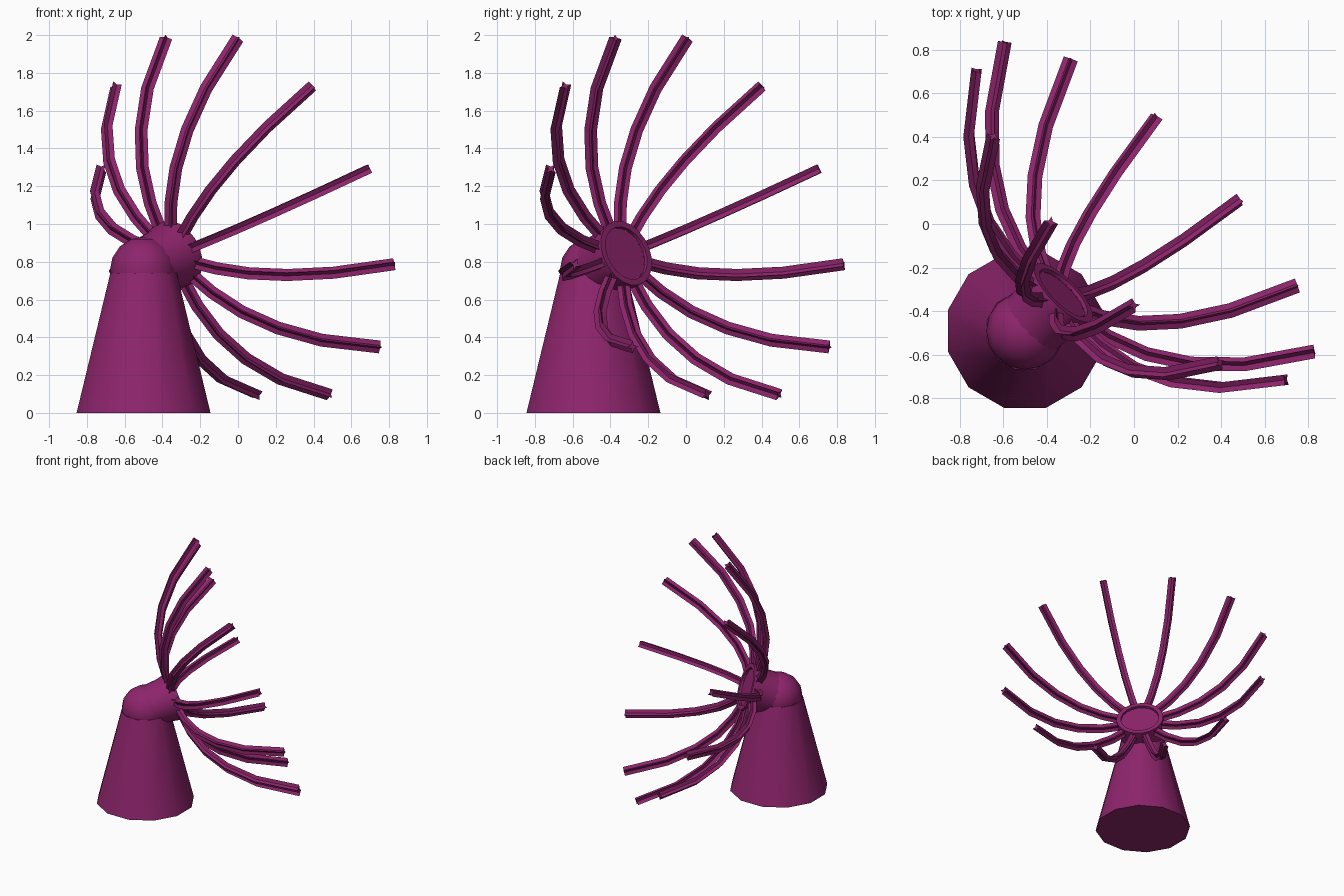
import bpy, bmesh, math
from mathutils import Matrix, Vector

if "Cube" in bpy.data.objects:
    bpy.data.objects.remove(bpy.data.objects["Cube"])

purple = bpy.data.materials.new("plum_purple")
purple.diffuse_color = (0.27, 0.018, 0.15, 1)
purple.use_nodes = True
purple.node_tree.nodes["Principled BSDF"].inputs["Base Color"].default_value = purple.diffuse_color

# Tilted frame of the dish: faces +x +y, raised 20 degrees; origin at rim centre
el = math.radians(20)
k = math.sqrt(0.5)
U = Vector((-k, k, 0))
V = Vector((-math.sin(el) * k, -math.sin(el) * k, math.cos(el)))
N = U.cross(V)
C = Vector((0.052, 0.06, 1.04))
dish = Matrix.Translation(C) @ Matrix((U, V, N)).transposed().to_4x4()


def finish(name, bm, matrix, angle):
    bmesh.ops.recalc_face_normals(bm, faces=bm.faces)
    me = bpy.data.meshes.new(name)
    bm.to_mesh(me)
    bm.free()
    ob = bpy.data.objects.new(name, me)
    bpy.context.collection.objects.link(ob)
    me.materials.append(purple)
    ob.matrix_world = matrix
    bpy.ops.object.select_all(action='DESELECT')
    ob.select_set(True)
    bpy.context.view_layer.objects.active = ob
    bpy.ops.object.shade_smooth_by_angle(angle=math.radians(angle))
    return ob


def skin(rings):
    """Closed tube through rings of equal point count."""
    bm = bmesh.new()
    vs = [[bm.verts.new(p) for p in ring] for ring in rings]
    n = len(vs[0])
    for a, b in zip(vs, vs[1:]):
        for i in range(n):
            j = (i + 1) % n
            bm.faces.new((a[i], a[j], b[j], b[i]))
    bm.faces.new(vs[0])
    bm.faces.new(vs[-1])
    return bm


def lathe(profile, sides):
    return skin([[(r * math.cos(2 * math.pi * (i + 0.5) / sides),
                   r * math.sin(2 * math.pi * (i + 0.5) / sides), z)
                  for i in range(sides)] for r, z in profile])


# Tapered pedestal
base = Matrix.Translation((-0.5, -0.49, 0))
finish("pedestal", lathe([(0.367, 0), (0.182, 0.74)], 12), base, 40)

# Rounded head on the pedestal
bm = bmesh.new()
bmesh.ops.create_uvsphere(bm, u_segments=16, v_segments=8, radius=0.178)
finish("head", bm, Matrix.Translation((-0.5, -0.49, 0.755)), 40)

# Neck and hub with recessed face
finish("hub", lathe([(0.16, -0.85), (0.168, -0.67), (0.182, -0.61), (0.182, -0.565),
                     (0.148, -0.565), (0.148, -0.585)], 20), dish, 35)

# Twelve curved ribs with a grooved square section
path = [(0.14, -0.605), (0.30, -0.59), (0.485, -0.536),
        (0.667, -0.432), (0.848, -0.268), (1.04, 0.0)]
h, g = 0.024, 0.012
section = [(h, h), (0, g), (-h, h), (-g, 0), (-h, -h), (0, -g), (h, -h), (g, 0)]
for i in range(12):
    a = math.radians(15 + 30 * i)
    out = Vector((math.sin(a), math.cos(a), 0))
    side = Vector((math.cos(a), -math.sin(a), 0))
    pts = [out * r + Vector((0, 0, s)) for r, s in path]
    rings = []
    for j, p in enumerate(pts):
        t = (pts[min(j + 1, len(pts) - 1)] - pts[max(j - 1, 0)]).normalized()
        up = t.cross(side)
        rings.append([p + side * x + up * y for x, y in section])
    finish("rib_%02d" % (i + 1), skin(rings), dish, 15)
